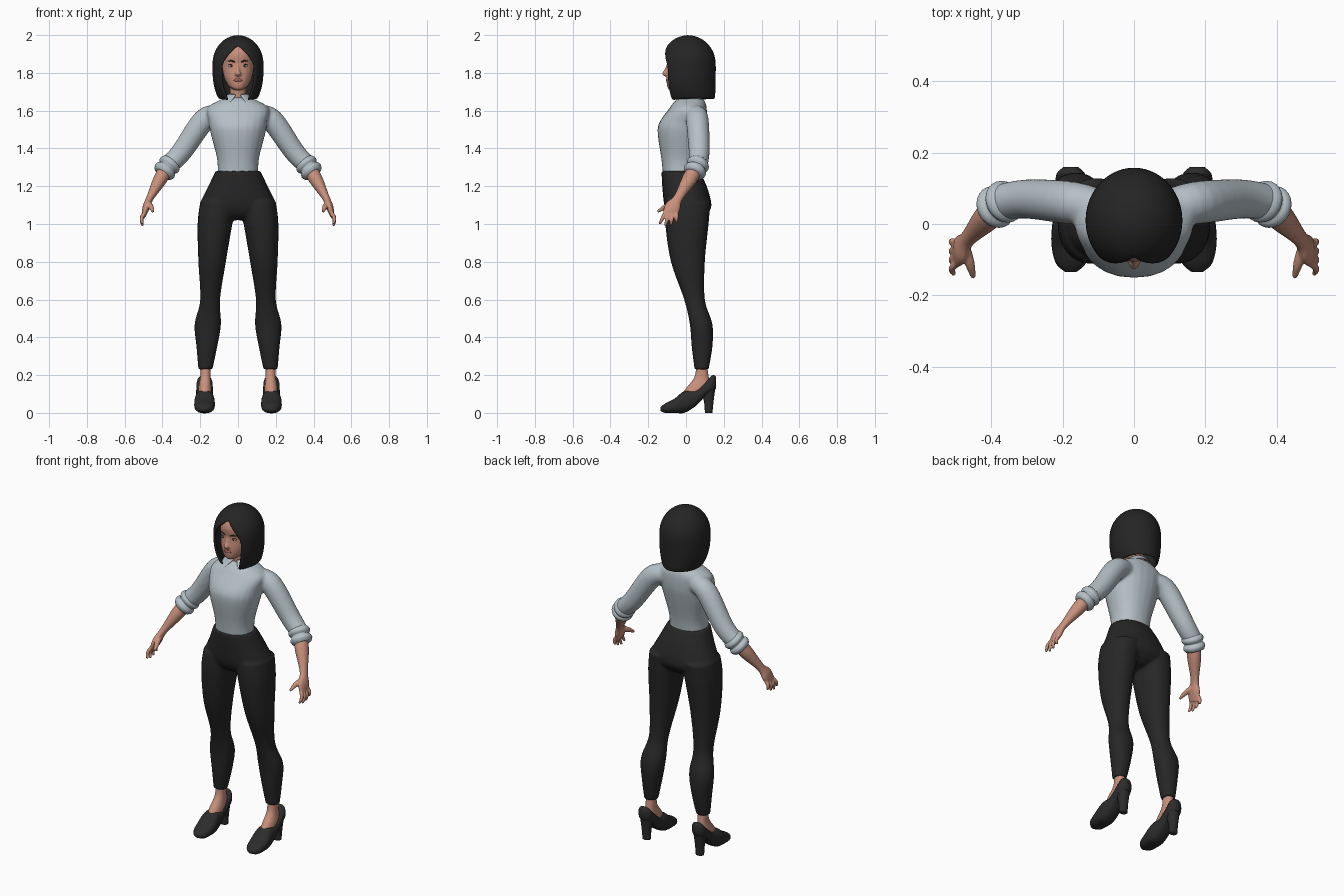
import bpy, bmesh
from math import sin, cos, sqrt, pi, radians, copysign
from mathutils import Vector, Matrix

cube = bpy.data.objects.get("Cube")
if cube:
    bpy.data.objects.remove(cube, do_unlink=True)


def material(name, *colour):
    mat = bpy.data.materials.new(name)
    mat.use_nodes = True
    mat.diffuse_color = (*colour, 1)
    bsdf = mat.node_tree.nodes["Principled BSDF"]
    bsdf.inputs["Base Color"].default_value = (*colour, 1)
    bsdf.inputs["Roughness"].default_value = .8
    return mat


skin = material("skin", .58, .28, .2)
cloth = material("pale grey cloth", .46, .53, .57)
charcoal = material("charcoal cloth", .02, .02, .02)
black = material("black hair", .018, .018, .018)
leather = material("dark leather", .025, .025, .025)
white = material("eye white", .6, .55, .5)
brown = material("dark iris", .06, .04, .03)
red = material("lip red", .42, .15, .12)


def spline(rows, steps=5):
    """Smooth in-between rows through the given rows."""
    rows = [Vector(row) for row in rows]
    last = len(rows) - 1
    dense = []
    for i in range(last):
        start, end = rows[i], rows[i + 1]
        leave = (end - rows[max(i - 1, 0)]) / 2
        arrive = (rows[min(i + 2, last)] - start) / 2
        for step in range(steps):
            t = step / steps
            ease = t * t * (3 - 2 * t)
            dense.append(start.lerp(end, ease) + leave * t * (1 - t) ** 2 - arrive * t * t * (1 - t))
    return dense + [rows[last]]


def loft(bm, rows, axis=None, up=(0, 1, 0), power=2, sides=24):
    """Closed skin through rows of x, y, z, radius along up, radius across."""
    rows = spline(rows)
    centres = [Vector(row[:3]) for row in rows]
    rings = []
    for i, row in enumerate(rows):
        if axis:
            along = Vector(axis)
        else:
            along = (centres[min(i + 1, len(rows) - 1)] - centres[max(i - 1, 0)]).normalized()
        upward = Vector(up)
        upward = (upward - along * upward.dot(along)).normalized()
        across = along.cross(upward)
        ring = []
        for k in range(sides):
            angle = 2 * pi * k / sides
            c, s = (copysign(abs(f) ** (2 / power), f) for f in (cos(angle), sin(angle)))
            ring.append(bm.verts.new(centres[i] + upward * c * row[3] + across * s * row[-1]))
        rings.append(ring)
    for upper, lower in zip(rings, rings[1:]):
        for k in range(sides):
            n = (k + 1) % sides
            bm.faces.new((upper[k], upper[n], lower[n], lower[k]))
    bm.faces.new(rings[0][::-1])
    bm.faces.new(rings[-1])


def stack(bm, rows, power=2.2):
    """Loft of level slices: height, left edge, right edge, front, back."""
    loft(bm, [((a + b) / 2, (front + back) / 2, z, (back - front) / 2, (b - a) / 2)
              for z, a, b, front, back in rows], axis=(0, 0, 1), power=power)


def centred(rows):
    return [(z, -half, half, front, back) for z, half, front, back in rows]


def finish(bm, name, mat, mirror=True, voxel=0, thickness=0):
    if not thickness:
        bmesh.ops.recalc_face_normals(bm, faces=bm.faces[:])
    mesh = bpy.data.meshes.new(name)
    bm.to_mesh(mesh)
    bm.free()
    mesh.materials.append(mat)
    ob = bpy.data.objects.new(name, mesh)
    bpy.context.collection.objects.link(ob)
    for poly in mesh.polygons:
        poly.use_smooth = True
    if mirror:
        ob.modifiers.new("mirror", 'MIRROR').use_mirror_merge = False
    if thickness:
        solid = ob.modifiers.new("thickness", 'SOLIDIFY')
        solid.thickness, solid.offset = thickness, -1
        ob.modifiers.new("round", 'SUBSURF').levels = 1
    if voxel:
        blend = ob.modifiers.new("blend", 'REMESH')
        blend.mode, blend.voxel_size, blend.use_smooth_shade = 'VOXEL', voxel, True
        soften = ob.modifiers.new("soften", 'SMOOTH')
        soften.factor, soften.iterations = .5, 3


def sheet(name, rows, mat, thickness, drop, columns=36):
    """Band open at the front: height, x radius, y centre, y radius, opening angle."""
    bm = bmesh.new()
    grid = []
    for i, (z, wide, middle, deep, gap) in enumerate(rows):
        line = []
        for k in range(columns + 1):
            angle = radians(gap + (360 - 2 * gap) * k / columns)
            dip = drop * i / len(rows) * abs(cos(angle / 2)) ** 8
            line.append(bm.verts.new((wide * sin(angle), middle - deep * cos(angle), z - dip)))
        grid.append(line)
    for upper, lower in zip(grid, grid[1:]):
        for k in range(columns):
            bm.faces.new((upper[k], lower[k], lower[k + 1], upper[k + 1]))
    bmesh.ops.remove_doubles(bm, verts=bm.verts[:], dist=.002)
    finish(bm, name, mat, mirror=False, thickness=thickness)


# Shirt: torso and sleeves blended together
bm = bmesh.new()
stack(bm, centred([
    (1.24, .11, -.12, .06), (1.34, .11, -.13, .07), (1.48, .145, -.15, .1), (1.54, .155, -.14, .11),
    (1.61, .165, -.09, .11), (1.65, .11, -.06, .1), (1.67, .06, -.03, .08)]))
loft(bm, [(.1, .05, 1.58, .05), (.18, .06, 1.55, .06), (.3, .07, 1.38, .055), (.38, .06, 1.3, .05)])
finish(bm, "shirt", cloth, voxel=.009)

# Rolled cuffs: two folds along the sleeve end
bm = bmesh.new()
top, end = Vector((.35, .07, 1.33)), Vector((.4, .04, 1.265))
loft(bm, [(*top.lerp(end, i / 8), .05 + .011 * abs(sin(pi * i / 4))) for i in range(9)])
finish(bm, "cuffs", cloth)

# Collar with two front points
sheet("collar", [(1.69, .05, .03, .055, 10), (1.68, .06, .02, .07, 22), (1.66, .08, .01, .1, 38)],
      cloth, thickness=.006, drop=.05)

# Trousers: hips and legs blended together
bm = bmesh.new()
stack(bm, centred([(1.28, .12, -.13, .07), (1.2, .157, -.126, .11), (1.1, .2, -.115, .135),
                   (1.05, .15, -.09, .11), (1.02, .05, -.05, .07)]))
stack(bm, [(1.12, .01, .2, -.11, .13), (1, .03, .214, -.11, .12), (.8, .064, .21, -.08, .1),
           (.6, .095, .2, -.01, .1), (.47, .09, .23, .02, .14), (.35, .11, .22, .03, .14),
           (.23, .135, .21, .045, .12)])
finish(bm, "trousers", charcoal, voxel=.009)

# Forearms, palms, fingers and thumbs
bm = bmesh.new()
loft(bm, [(.37, .06, 1.31, .036, .036), (.41, .02, 1.24, .04, .037), (.465, -.04, 1.14, .025, .02),
          (.485, -.07, 1.09, .042, .02), (.5, -.09, 1.04, .036, .01)])
for i, length in enumerate((.06, .07, .065, .05)):
    knuckle = Vector((.495, .02 * i - .11, 1.06))
    fan = .01 * (i - 3)
    middle = knuckle + Vector((.015, fan / 2, -length / 2))
    tip = knuckle + Vector((.01, fan, -length))
    loft(bm, [(*knuckle, .01), (*middle, .01), (*tip, .007)], sides=12)
loft(bm, [(.475, -.06, 1.11, .015), (.46, -.11, 1.09, .014), (.45, -.15, 1.065, .007)],
     up=(0, 0, 1), sides=12)
finish(bm, "arms_and_hands", skin, voxel=.0045)

# Head, nose and neck
bm = bmesh.new()
stack(bm, centred([
    (1.71, .02, -.09, -.03), (1.73, .05, -.1, .02), (1.78, .075, -.104, .06), (1.84, .085, -.1, .09),
    (1.9, .085, -.105, .1), (1.95, .06, -.08, .08), (1.97, .02, -.03, .03)]))
stack(bm, centred([(1.85, .008, -.1, -.07), (1.82, .01, -.113, -.07),
                   (1.795, .018, -.126, -.07), (1.78, .012, -.11, -.07)]))
loft(bm, [(0, .03, 1.62, .05), (0, .02, 1.7, .043), (0, .01, 1.77, .043)])
finish(bm, "head_and_neck", skin, mirror=False, voxel=.005)

# Eyes, lashes and lips
for name, mat, centre, size in (
        ("eyes", white, (.035, -.087, 1.837), (.015, .008, .007)),
        ("irises", brown, (.034, -.092, 1.837), (.006, .005, .006)),
        ("eyelashes", black, (.036, -.089, 1.844), (.016, .007, .002)),
        ("lips", red, (.006, -.1, 1.762), (.017, .007, .008))):
    bm = bmesh.new()
    place = Matrix.Translation(centre) @ Matrix.Diagonal((*size, 1))
    bmesh.ops.create_uvsphere(bm, u_segments=16, v_segments=10, radius=1, matrix=place)
    finish(bm, name, mat)

# Eyebrows
bm = bmesh.new()
loft(bm, [(.016, -.1, 1.857, .003), (.035, -.096, 1.864, .004), (.055, -.082, 1.862, .002)],
     up=(0, 0, 1), sides=8)
finish(bm, "eyebrows", black)

# Bobbed hair: a dome parted at the front, then a fall that tapers in
rows = []
for i in range(17):
    rise, fall = max(1 - i / 8, 0), max(i / 8 - 1, 0)
    dome = cos(rise * pi / 2)
    z = 1.85 + .15 * sin(rise * pi / 2) - .19 * fall
    tuck = fall ** 3
    gap = 42 * sqrt(min(max((1.94 - z) * 10, 0), 1)) - 10 * tuck
    rows.append((z, .136 * dome * (1 - tuck / 4), .01 + .02 * tuck, .148 * dome * (1 - tuck / 6), gap))
sheet("hair", rows, black, thickness=.014, drop=.012)

# Ankles and insteps
bm = bmesh.new()
stack(bm, [(.26, .145, .2, .055, .11), (.19, .145, .2, .045, .12),
           (.13, .14, .21, 0, .13), (.09, .14, .21, -.03, .12)])
finish(bm, "ankles", skin)

# Shoes: uppers with block heels
bm = bmesh.new()
uppers = ((-.135, .01, .03, .015), (-.11, 0, .05, .042), (-.06, 0, .076, .054), (-.01, 0, .115, .053),
          (.05, .035, .125, .045), (.1, .085, .16, .044), (.14, .11, .2, .04), (.16, .13, .19, .02))
loft(bm, [(.177, y, (low + high) / 2, (high - low) / 2, half) for y, low, high, half in uppers],
     axis=(0, 1, 0), up=(0, 0, 1), power=2.5)
stack(bm, [(0, .153, .2, .1, .14), (.06, .15, .204, .095, .146), (.13, .14, .214, .075, .155)])
finish(bm, "shoes", leather)
